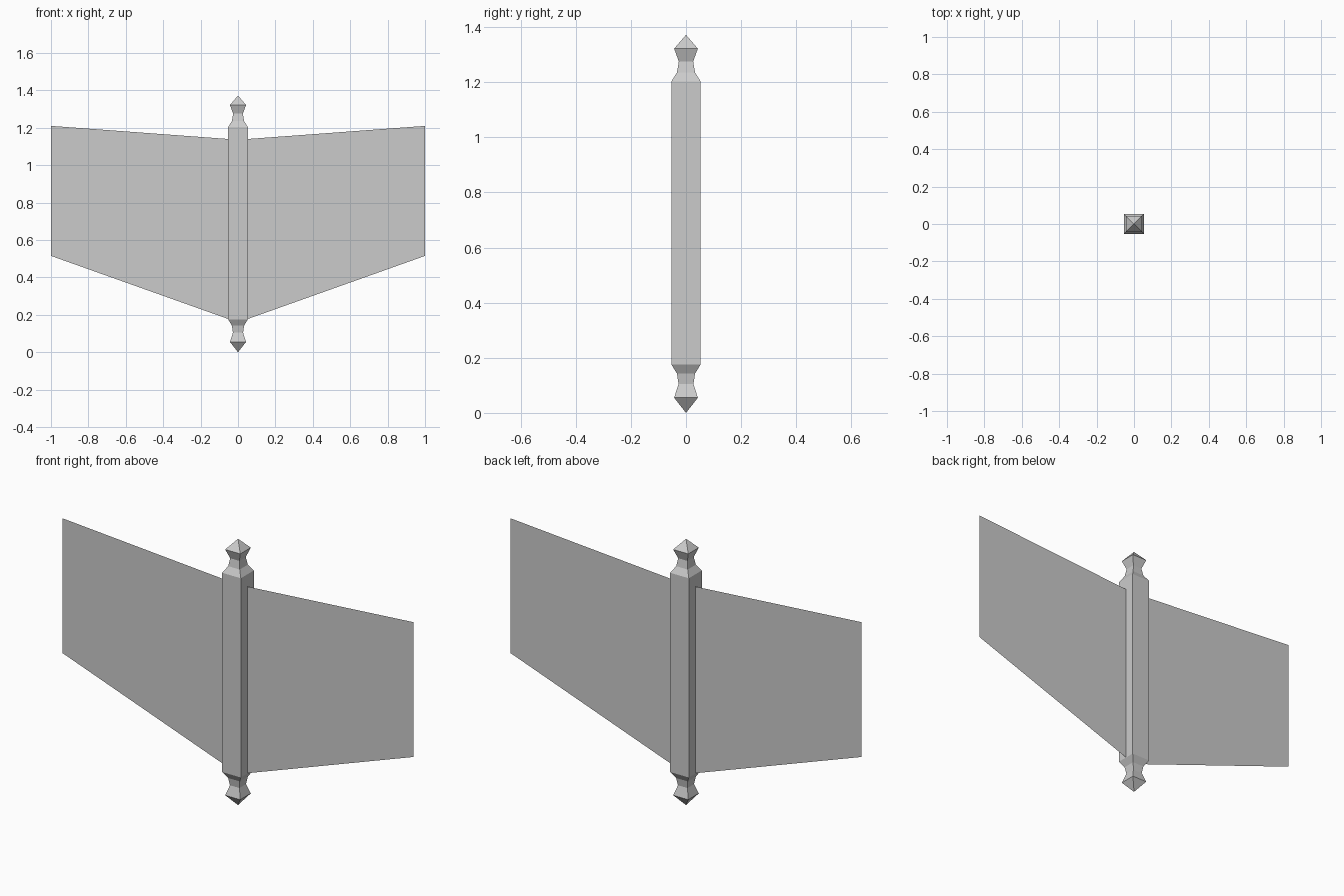
import bpy, bmesh

if "Cube" in bpy.data.objects:
    bpy.data.objects.remove(bpy.data.objects["Cube"])

grey = bpy.data.materials.new("light grey")
grey.diffuse_color = (0.6, 0.6, 0.6, 1)
grey.use_nodes = True
grey.node_tree.nodes["Principled BSDF"].inputs["Base Color"].default_value = grey.diffuse_color


def finish(name, bm):
    mesh = bpy.data.meshes.new(name)
    bm.to_mesh(mesh)
    bm.free()
    mesh.materials.append(grey)
    obj = bpy.data.objects.new(name, mesh)
    bpy.context.collection.objects.link(obj)
    return obj


# Square post with turned finials: (height, half width) rings between two tips
profile = [(0.055, 0.043), (0.105, 0.027), (0.143, 0.033), (0.176, 0.053),
           (1.203, 0.053), (1.235, 0.033), (1.275, 0.026), (1.322, 0.043)]
bm = bmesh.new()
rings = [[bm.verts.new((sx * w, sy * w, z))
          for sx, sy in ((-1, -1), (1, -1), (1, 1), (-1, 1))] for z, w in profile]
bottom = bm.verts.new((0, 0, 0))
top = bm.verts.new((0, 0, 1.372))
for i in range(4):
    j = (i + 1) % 4
    for a, b in zip(rings, rings[1:]):
        bm.faces.new((a[i], a[j], b[j], b[i]))
    bm.faces.new((bottom, rings[0][j], rings[0][i]))
    bm.faces.new((rings[-1][i], rings[-1][j], top))
finish("post", bm)

# Flat sheet panels either side of the post
for name, s in (("left_panel", -1), ("right_panel", 1)):
    bm = bmesh.new()
    pts = [(0.053, 0.178), (1, 0.515), (1, 1.21), (0.053, 1.14)]
    bm.faces.new([bm.verts.new((s * x, 0, z)) for x, z in pts[::s]])
    finish(name, bm)
